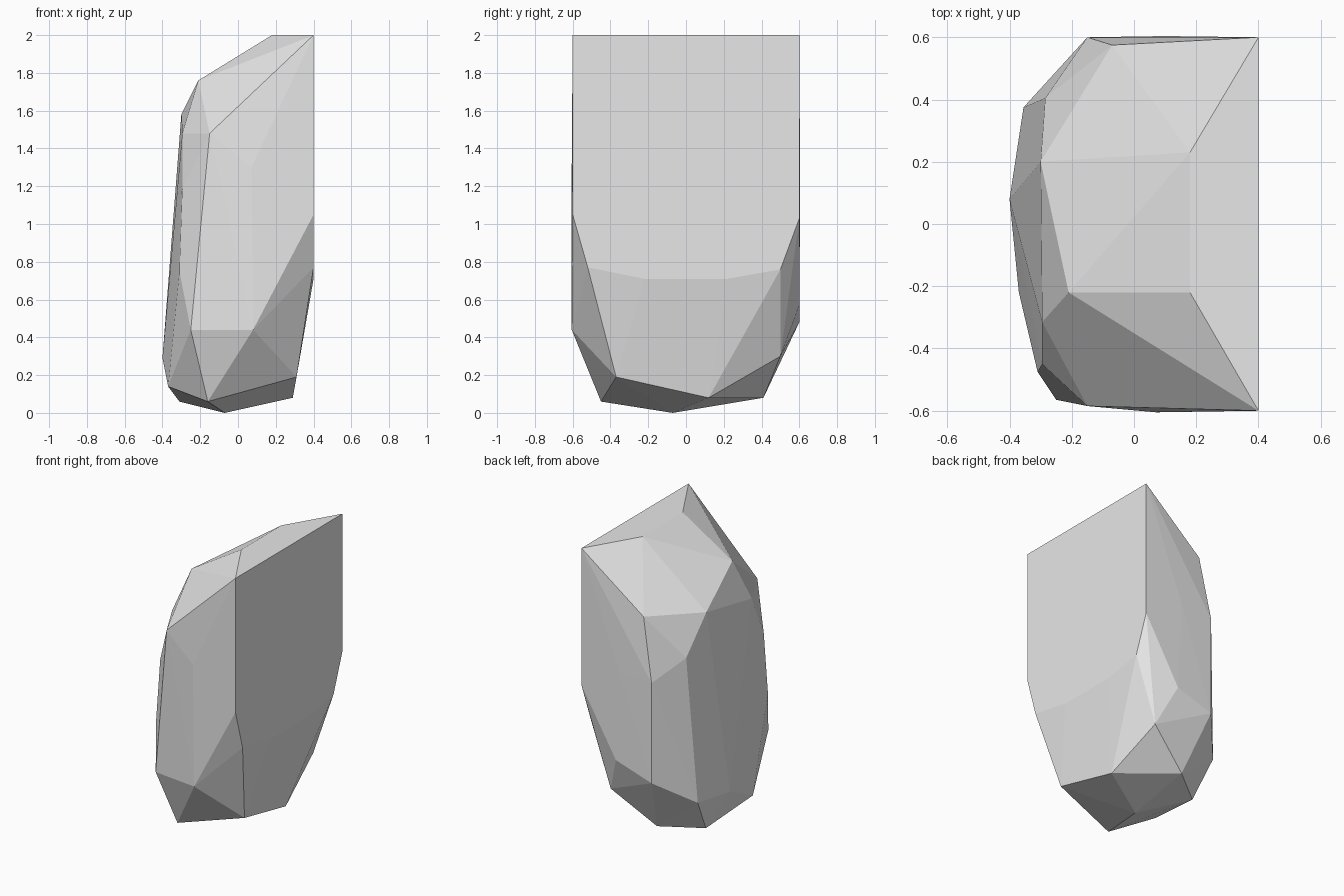
import bpy
import bmesh
from mathutils import Vector

# Remove the default cube only
default_cube = bpy.data.objects.get("Cube")
if default_cube:
    bpy.data.objects.remove(default_cube, do_unlink=True)

# Corner points of the chipped stone, in hundredths of a unit (x, y, z)
flat_side = [
    (40, 60, 200), (40, -60, 200), (40, -60, 105), (40, -52, 77),
    (40, -22, 71), (40, 22, 71), (40, 50, 76), (40, 60, 103),
]
crown = [
    (18, 23, 200), (18, -22, 200), (-21, -22, 176), (-30, 20, 158),
    (-7, 57.5, 163), (-29.5, -31.5, 148), (-15, -58.5, 148),
]
waist = [
    (-28.5, 40.5, 133), (-15, 60, 119), (-15, 60, 48), (13, 60, 57),
    (10, 60.4, 120), (-29.5, -45, 118), (-31, -47.5, 75),
    (-25, -56.5, 44), (8, -60.5, 44), (7, -60.5, 130),
]
foot = [
    (24, 50, 30), (31, -37, 19), (29, 12, 8), (-16, -45, 6), (-7, -7, 0),
    (-6, 41, 8), (-31, 22, 6), (-35.5, 37.5, 31), (-40, 8, 29),
    (-37, -22, 14),
]


def make_material(name, color):
    """Create a plain single-colour material."""
    material = bpy.data.materials.new(name)
    material.use_nodes = True
    material.diffuse_color = color
    shader = material.node_tree.nodes["Principled BSDF"]
    shader.inputs["Base Color"].default_value = color
    return material


def make_faceted_stone(name, corners, material):
    """Wrap a tight faceted skin around the corner points."""
    bm = bmesh.new()
    for corner in corners:
        bm.verts.new(Vector(corner) / 100)
    hull = bmesh.ops.convex_hull(bm, input=bm.verts[:], use_existing_faces=False)
    loose = {item for key in ("geom_interior", "geom_unused")
             for item in hull[key] if isinstance(item, bmesh.types.BMVert)}
    bmesh.ops.delete(bm, geom=list(loose), context="VERTS")

    # Merge coplanar triangles into broad flat facets
    bmesh.ops.dissolve_limit(bm, angle_limit=0.01,
                             verts=bm.verts[:], edges=bm.edges[:])
    bmesh.ops.recalc_face_normals(bm, faces=bm.faces[:])

    mesh = bpy.data.meshes.new(name)
    bm.to_mesh(mesh)
    bm.free()
    mesh.materials.append(material)
    stone = bpy.data.objects.new(name, mesh)
    bpy.context.scene.collection.objects.link(stone)
    return stone


# Single flat-shaded rock
stone_grey = make_material("stone_grey", (0.8, 0.8, 0.8, 1.0))
make_faceted_stone("rock", flat_side + crown + waist + foot, stone_grey)
